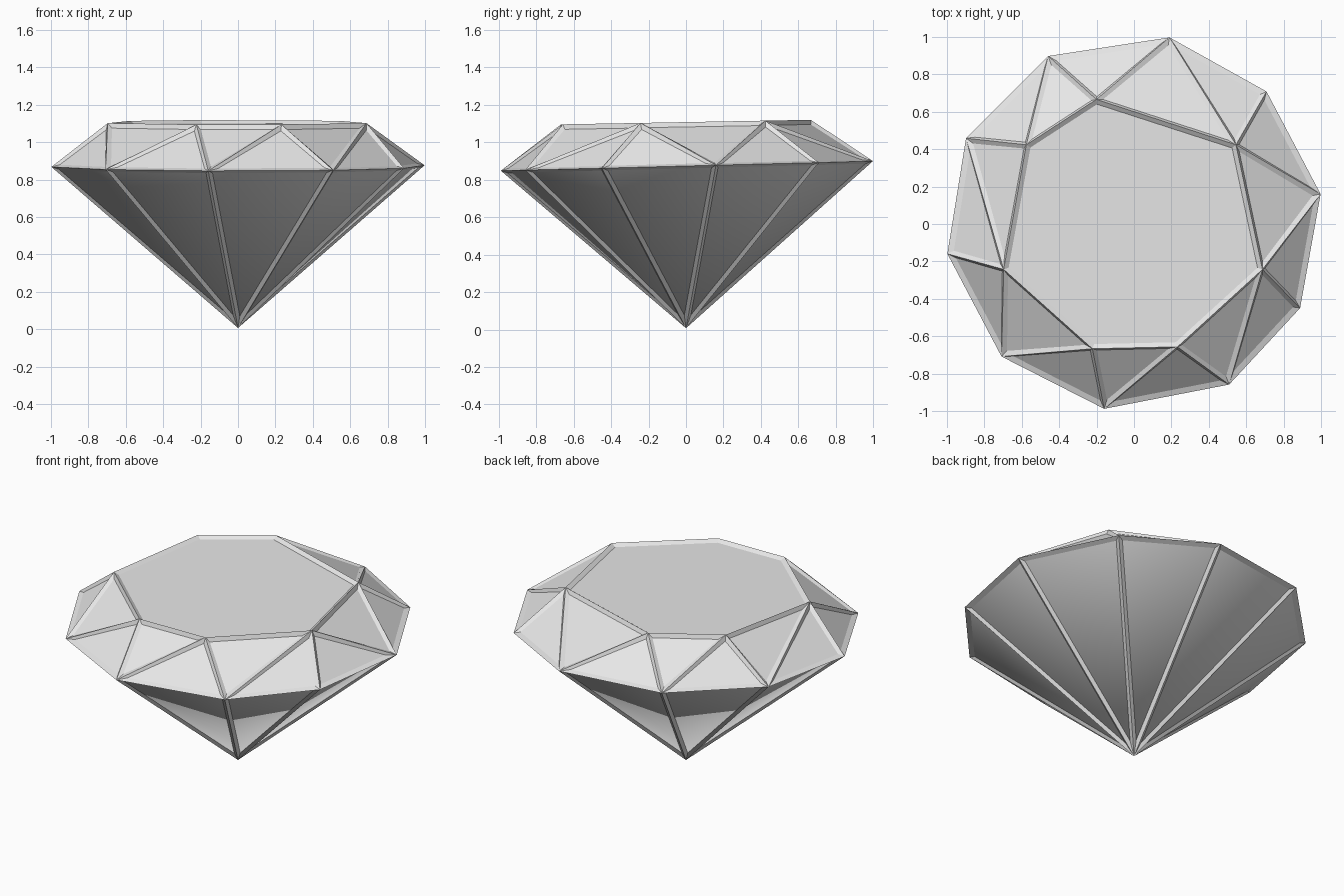
import bpy
import bmesh

cube = bpy.data.objects.get("Cube")
if cube:
    bpy.data.objects.remove(cube, do_unlink=True)

# One neutral grey for the whole stone
GREY = (0.8, 0.8, 0.8, 1.0)
grey = bpy.data.materials.new("light grey")
grey.use_nodes = True
grey.diffuse_color = GREY
grey.node_tree.nodes["Principled BSDF"].inputs["Base Color"].default_value = GREY

# Widest ring and flat top outline, counter-clockwise from the +x side
GIRDLE = [(1, .16), (.71, .71), (.19, 1), (-.46, .9), (-.9, .46),
          (-1, -.16), (-.71, -.71), (-.16, -.99), (.51, -.86), (.89, -.45)]
TABLE = [(.54, .42), (-.2, .66), (-.57, .42), (-.69, -.24),
         (-.22, -.66), (.23, -.65), (.68, -.24)]
# Table corner reached by each girdle corner
REACH = [0, 0, 1, 2, 3, 3, 4, 5, 6, 6]


def make_gem(name, smooth_pavilion):
    bm = bmesh.new()
    girdle = [bm.verts.new((x * .98, y * .98, .872 + .025 * y)) for x, y in GIRDLE]
    table = [bm.verts.new((x, y, 1.09 + .018 * y)) for x, y in TABLE]
    tip = bm.verts.new((0, 0, .025))
    bm.faces.new(table)
    for i, corner in enumerate(girdle):
        following = girdle[(i + 1) % len(girdle)]
        # Crown facets
        bm.faces.new((corner, following, table[REACH[i]]))
        if REACH[i] != REACH[i - 1]:
            bm.faces.new((corner, table[REACH[i]], table[REACH[i - 1]]))
        # Pavilion facet
        facet = bm.faces.new((following, corner, tip))
        facet.smooth = smooth_pavilion
    bmesh.ops.recalc_face_normals(bm, faces=bm.faces)
    mesh = bpy.data.meshes.new(name)
    bm.to_mesh(mesh)
    bm.free()
    mesh.materials.append(grey)
    obj = bpy.data.objects.new(name, mesh)
    bpy.context.collection.objects.link(obj)
    return obj


# Solid stone
make_gem("gem_body", True)

# Thin ridges along every facet edge
ridges = make_gem("facet_ridges", False)
wire = ridges.modifiers.new("ridges", "WIREFRAME")
wire.thickness = .036
wire.offset = 0
wire.use_even_offset = True
wire.use_replace = True
